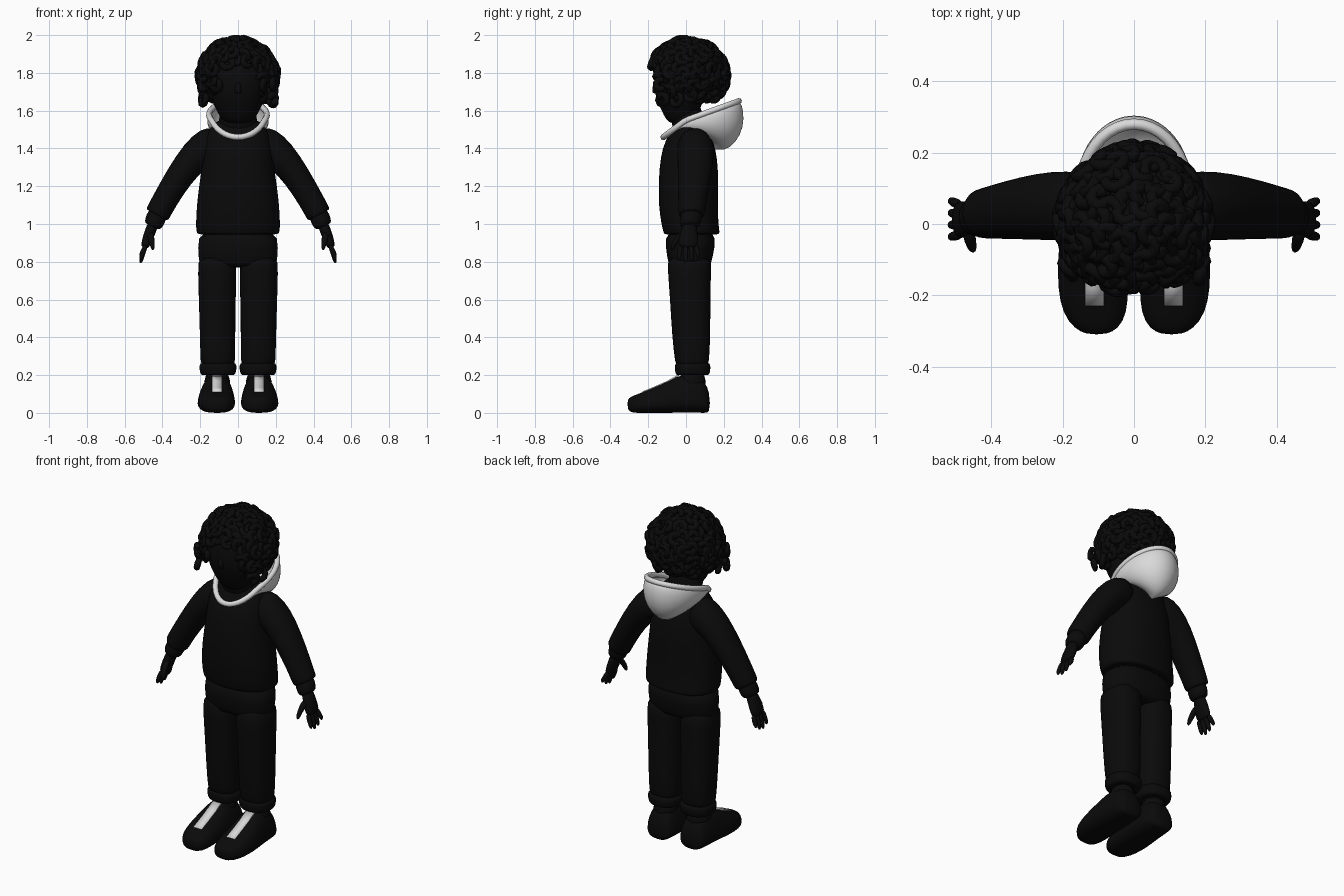
import bpy, bmesh, math, random
from mathutils import Vector

random.seed(4)
cube = bpy.data.objects.get("Cube")
if cube:
    bpy.data.objects.remove(cube, do_unlink=True)


def material(name, value):
    m = bpy.data.materials.new(name)
    m.use_nodes = True
    colour = (value, value, value, 1)
    m.diffuse_color = colour
    m.node_tree.nodes["Principled BSDF"].inputs["Base Color"].default_value = colour
    return m


BLACK = material("black", 0.003)
LIGHT = material("light grey", 0.7)


def skin(name, rings, mat, caps=True, closed=True, thickness=0, smooth=1):
    """Bridge a list of point rings into one smooth surface."""
    bm = bmesh.new()
    rows = [[bm.verts.new(p) for p in ring] for ring in rings]
    n = len(rows[0])
    for a, b in zip(rows, rows[1:]):
        for i in range(n if closed else n - 1):
            j = (i + 1) % n
            bm.faces.new((a[i], a[j], b[j], b[i]))
    if caps:
        bm.faces.new(rows[0])
        bm.faces.new(rows[-1])
    bmesh.ops.recalc_face_normals(bm, faces=bm.faces)
    mesh = bpy.data.meshes.new(name)
    bm.to_mesh(mesh)
    bm.free()
    for p in mesh.polygons:
        p.use_smooth = True
    mesh.materials.append(mat)
    ob = bpy.data.objects.new(name, mesh)
    bpy.context.collection.objects.link(ob)
    if thickness:
        ob.modifiers.new("thickness", 'SOLIDIFY').thickness = thickness
    if smooth:
        ob.modifiers.new("smooth", 'SUBSURF').levels = smooth
        ob.modifiers["smooth"].render_levels = smooth
    return ob


def oval(centre, u, v, power=2.0, n=24):
    """Superellipse ring spanned by half-axes u and v."""
    ring = []
    for i in range(n):
        a = math.tau * i / n
        c, s = math.cos(a), math.sin(a)
        ring.append(Vector(centre)
                    + Vector(u) * math.copysign(abs(c) ** (2 / power), c)
                    + Vector(v) * math.copysign(abs(s) ** (2 / power), s))
    return ring


def upright(name, sections, mat=BLACK, power=2.0, side=1):
    """Stack of level sections: z, cx, cy, rx, ry."""
    return skin(name, [oval((side * cx, cy, z), (rx, 0, 0), (0, ry, 0), power)
                       for z, cx, cy, rx, ry in sections], mat)


def limb(name, path, side, mat=BLACK):
    """Tube in the xz direction of travel: x, y, z, half width, half depth."""
    rings = []
    for i, (x, y, z, w, d) in enumerate(path):
        a, b = path[max(i - 1, 0)], path[min(i + 1, len(path) - 1)]
        t = Vector((side * (b[0] - a[0]), 0, b[2] - a[2])).normalized()
        rings.append(oval((side * x, y, z), Vector((-t.z, 0, t.x)) * w, (0, d, 0), n=16))
    return skin(name, rings, mat)


# Jacket body and trouser seat
upright("jacket", [(.945, 0, .03, .18, .12), (.945, 0, .03, .213, .146), (.955, 0, .03, .222, .15),
                   (1.0, 0, .02, .225, .152), (1.1, 0, .012, .22, .158), (1.2, 0, .012, .208, .158),
                   (1.3, 0, .015, .192, .157), (1.4, 0, .015, .185, .142), (1.47, 0, .02, .175, .115),
                   (1.52, 0, .025, .14, .085), (1.56, 0, .02, .1, .06)], power=2.3)
upright("trouser_seat", [(.77, 0, .02, .19, .1), (.79, 0, .02, .208, .115), (.87, 0, .022, .214, .13),
                         (.98, 0, .025, .212, .138)], power=2.4)

# Neck and head
upright("neck", [(1.46, 0, .01, .105, .075), (1.55, 0, 0, .1, .08), (1.66, 0, 0, .1, .09)])
upright("head", [(1.53, 0, -.02, .06, .06), (1.55, 0, -.025, .085, .08), (1.6, 0, -.03, .115, .1),
                 (1.66, 0, -.03, .142, .127), (1.72, 0, -.03, .156, .142), (1.8, 0, -.02, .16, .147),
                 (1.88, 0, 0, .142, .135), (1.95, 0, 0, .08, .08)], power=2.1)
upright("nose", [(1.69, 0, -.16, .012, .01), (1.7, 0, -.165, .022, .018), (1.76, 0, -.16, .01, .01)])

shoe = [(-.31, .105, .025, .07), (-.295, .105, .062, .085), (-.25, .11, .092, .102),
        (-.18, .115, .102, .13), (-.1, .115, .104, .165), (-.04, .112, .102, .2),
        (.05, .11, .097, .205), (.1, .11, .086, .17), (.127, .11, .06, .1)]

for side, tag in ((1, "left"), (-1, "right")):
    # Trouser leg with a gathered cuff
    upright(tag + "_trouser_leg",
            [(.24, .106, .032, .085, .08), (.26, .107, .032, .092, .09), (.4, .108, .028, .094, .102),
             (.6, .11, .022, .098, .107), (.75, .11, .018, .103, .115), (.85, .11, .02, .1, .12)],
            power=2.4, side=side)
    upright(tag + "_trouser_cuff",
            [(.2, .106, .035, .075, .075), (.2, .106, .035, .09, .088), (.22, .106, .035, .098, .094),
             (.255, .106, .035, .1, .096), (.27, .106, .035, .088, .086)], power=2.4, side=side)
    upright(tag + "_ankle", [(.1, .11, .03, .075, .08), (.23, .11, .035, .072, .075)], side=side)

    # Shoe, narrowing toward the instep
    rings = []
    for y, cx, w, top in shoe:
        lift = .025 if y < -.3 else 0
        ring = oval((0, y, (top + lift) / 2), (w, 0, 0), (0, 0, (top - lift) / 2), 2.8)
        for p in ring:
            p.x = side * (cx + p.x * (1 - .35 * max(0, p.z - .05) / .15))
        rings.append(ring)
    skin(tag + "_shoe", rings, BLACK)

    # Tongue strip lying on the instep
    strip = [[(side * (.111 + dx), y, top + .004) for dx in (-.027, .027)]
             for y, cx, w, top in shoe[2:6]]
    strip[0] = [(x, y + .02, z + .008) for x, y, z in strip[0]]
    skin(tag + "_shoe_tongue", strip, LIGHT, caps=False, closed=False, thickness=.008, smooth=0)

    # Sleeve, cuff, palm
    limb(tag + "_sleeve",
         [(.09, .045, 1.44, .085, .08), (.15, .05, 1.415, .105, .098), (.225, .052, 1.365, .087, .1),
          (.31, .045, 1.255, .074, .09), (.385, .035, 1.13, .068, .078), (.42, .03, 1.065, .068, .072),
          (.428, .03, 1.048, .066, .07), (.43, .03, 1.045, .045, .05)], side)
    limb(tag + "_sleeve_cuff",
         [(.415, .028, 1.075, .05, .055), (.435, .025, 1.03, .055, .06),
          (.452, .02, .99, .05, .056), (.454, .02, .986, .03, .035)], side)
    limb(tag + "_palm",
         [(.445, .02, 1.01, .03, .035), (.465, .015, .96, .03, .045), (.483, .012, .91, .027, .055),
          (.497, .012, .87, .02, .05)], side)
    # Four fingers and a thumb
    for k, name in enumerate(("index", "middle", "ring", "little")):
        y = -.03 + .028 * k
        drop = (.015, 0, .008, .03)[k]
        limb(f"{tag}_{name}_finger",
             [(.488, y, .89, .014, .014), (.503, y * 1.1, .85, .014, .014),
              (.513, y * 1.2, .81 + drop, .012, .012), (.516, y * 1.2, .792 + drop, .005, .005)], side)
    limb(tag + "_thumb",
         [(.465, -.01, .96, .02, .022), (.46, -.045, .925, .017, .019),
          (.453, -.067, .885, .013, .015), (.45, -.072, .86, .006, .007)], side)


# Hood: tilted rim with a bowl hanging behind
def rim(t):
    y = .08 - .2 * math.cos(t)
    z = 1.46 + .75 * (y + .12) if y < 0 else 1.55 + .36 * y
    return Vector((.153 * math.sin(t), y, z))


steps = 40
angles = [math.tau * i / steps for i in range(steps)]
bowl = []
for out, down in ((-.012, .004), (.008, 0), (.026, .05), (.026, .14), (-.015, .22), (-.075, .268), (-.16, .25)):
    ring = []
    for t in angles:
        back = max(.06, ((1 - math.cos(t)) / 2) ** 1.4)
        ring.append(rim(t) + Vector((math.sin(t), -math.cos(t), 0)) * out * back
                    - Vector((0, 0, down * back)))
    bowl.append(ring)
skin("hood_bowl", bowl, LIGHT, caps=False, thickness=.008)


def tubes(name, paths, radius, mat, cyclic=False):
    """Round tubes along many paths, turned into one mesh."""
    curve = bpy.data.curves.new(name, 'CURVE')
    curve.dimensions = '3D'
    curve.bevel_depth = radius
    curve.bevel_resolution = 2
    curve.use_fill_caps = True
    for path in paths:
        s = curve.splines.new('POLY')
        s.points.add(len(path) - 1)
        s.use_cyclic_u = cyclic
        for i, (q, p) in enumerate(zip(s.points, path)):
            q.co = (*p, 1)
            if not cyclic:
                q.radius = .65 if i in (0, len(path) - 1) else 1
    curve.materials.append(mat)
    ob = bpy.data.objects.new(name, curve)
    bpy.context.collection.objects.link(ob)
    bpy.ops.object.select_all(action='DESELECT')
    ob.select_set(True)
    bpy.context.view_layer.objects.active = ob
    bpy.ops.object.convert(target='MESH')
    bpy.ops.object.shade_smooth_by_angle(angle=math.radians(50))


tubes("hood_rim", [[rim(t) for t in angles]], .016, LIGHT, cyclic=True)

# Hair: a cap covered in short curls, open at the face
upright("hair_cap", [(1.67, 0, .06, .1, .08), (1.71, 0, .045, .165, .135), (1.79, 0, .03, .185, .165),
                     (1.87, 0, .02, .17, .16), (1.93, 0, .015, .125, .125), (1.97, 0, .01, .06, .06)])


def curl(centre, normal):
    u = normal.orthogonal().normalized()
    v = normal.cross(u)
    start, size = random.uniform(0, math.tau), random.uniform(.024, .032)
    lift = random.uniform(-.008, .006)
    path = []
    for i in range(8):
        a = start + i * .68
        path.append(centre + (u * math.cos(a) + v * math.sin(a)) * size
                    + normal * (lift + .012 * math.sin(i * .45)))
    return path


curls = []
count = 260
for i in range(count):
    z = 1 - (2 * i + 1) / count
    a = i * math.pi * (3 - math.sqrt(5))
    r = math.sqrt(1 - z * z)
    d = Vector((r * math.cos(a), r * math.sin(a), z))
    face = d.y < -.3 and z < .3 and abs(d.x) < .6
    if z < -.6 or face:
        continue
    curls.append(curl(Vector((d.x * .195, .01 + d.y * .195, 1.785 + z * .185)), d))
# Loose locks beside the cheeks
for s in (-1, 1):
    for y, z in ((-.12, 1.66), (-.09, 1.7), (-.05, 1.66), (-.13, 1.74)):
        curls.append(curl(Vector((s * .18, y, z)), Vector((s * .85, -.5, 0)).normalized()))
tubes("hair_curls", curls, .017, BLACK)
